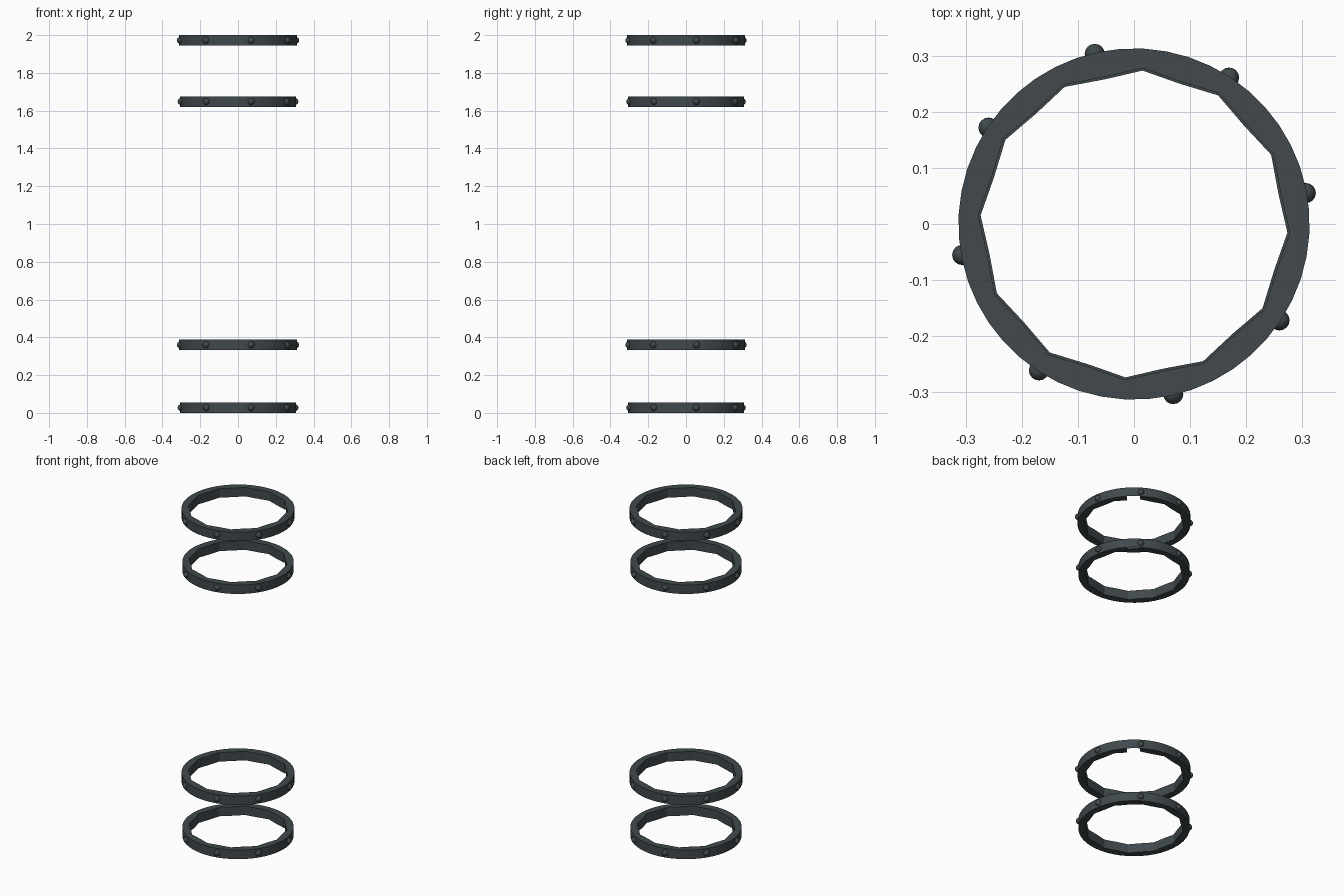
import bpy, bmesh, math
from mathutils import Matrix, Vector

if "Cube" in bpy.data.objects:
    bpy.data.objects.remove(bpy.data.objects["Cube"])

iron = bpy.data.materials.new("dark iron")
iron.diffuse_color = (0.052, 0.066, 0.072, 1)
iron.use_nodes = True
iron.node_tree.nodes["Principled BSDF"].inputs["Base Color"].default_value = iron.diffuse_color

SEG = 48                        # outer sides; the inner edge has 24 wavy sides
OFFSET = math.radians(-3.2)
HEIGHT = 0.055
RIVETS = [10.2, 57, 103, 146.5]  # repeated on the opposite side


def finish(bm, name, z):
    bmesh.ops.recalc_face_normals(bm, faces=bm.faces)
    me = bpy.data.meshes.new(name)
    bm.to_mesh(me)
    bm.free()
    me.materials.append(iron)
    me.shade_smooth()
    me.set_sharp_from_angle(angle=math.radians(30))
    ob = bpy.data.objects.new(name, me)
    ob.location.z = z
    bpy.context.collection.objects.link(ob)


def polar(r, a, z=0):
    return Vector((r * math.cos(a), r * math.sin(a), z))


def inner_point(i):
    # alternate far and near points, with straight edges between them
    def corner(k):
        return polar(0.278 if k % 2 == 0 else 0.267, OFFSET + k * math.tau / 24)
    return corner(i // 2) if i % 2 == 0 else (corner(i // 2) + corner(i // 2 + 1)) / 2


def band(name, z, scale):
    bm = bmesh.new()
    up = Vector((0, 0, HEIGHT / 2))
    cols = []
    for i in range(SEG):
        o = polar(0.313, OFFSET + i * math.tau / SEG) * scale
        n = inner_point(i) * scale
        cols.append([bm.verts.new(p) for p in (o - up, o + up, n + up, n - up)])
    for i in range(SEG):
        a, b = cols[i], cols[(i + 1) % SEG]
        for k in range(4):
            # small notch: inner and bottom faces are open in one segment
            if i in (6, 7) and k in (2, 3):
                continue
            j = (k + 1) % 4
            bm.faces.new((a[k], b[k], b[j], a[j]))
    finish(bm, name, z)


def rivets(name, z, scale):
    bm = bmesh.new()
    for deg in RIVETS + [d + 180 for d in RIVETS]:
        p = polar(0.311 * scale, math.radians(deg))
        bmesh.ops.create_uvsphere(bm, u_segments=16, v_segments=10, radius=0.018,
                                  matrix=Matrix.Translation(p))
    finish(bm, name, z)


# four barrel hoops with rivets
for label, z, s in (("bottom", 0.0275, 0.985), ("lower", 0.36, 1.0),
                    ("upper", 1.648, 0.985), ("top", 1.9725, 1.0)):
    band(label + "_hoop", z, s)
    rivets(label + "_hoop_rivets", z, s)
